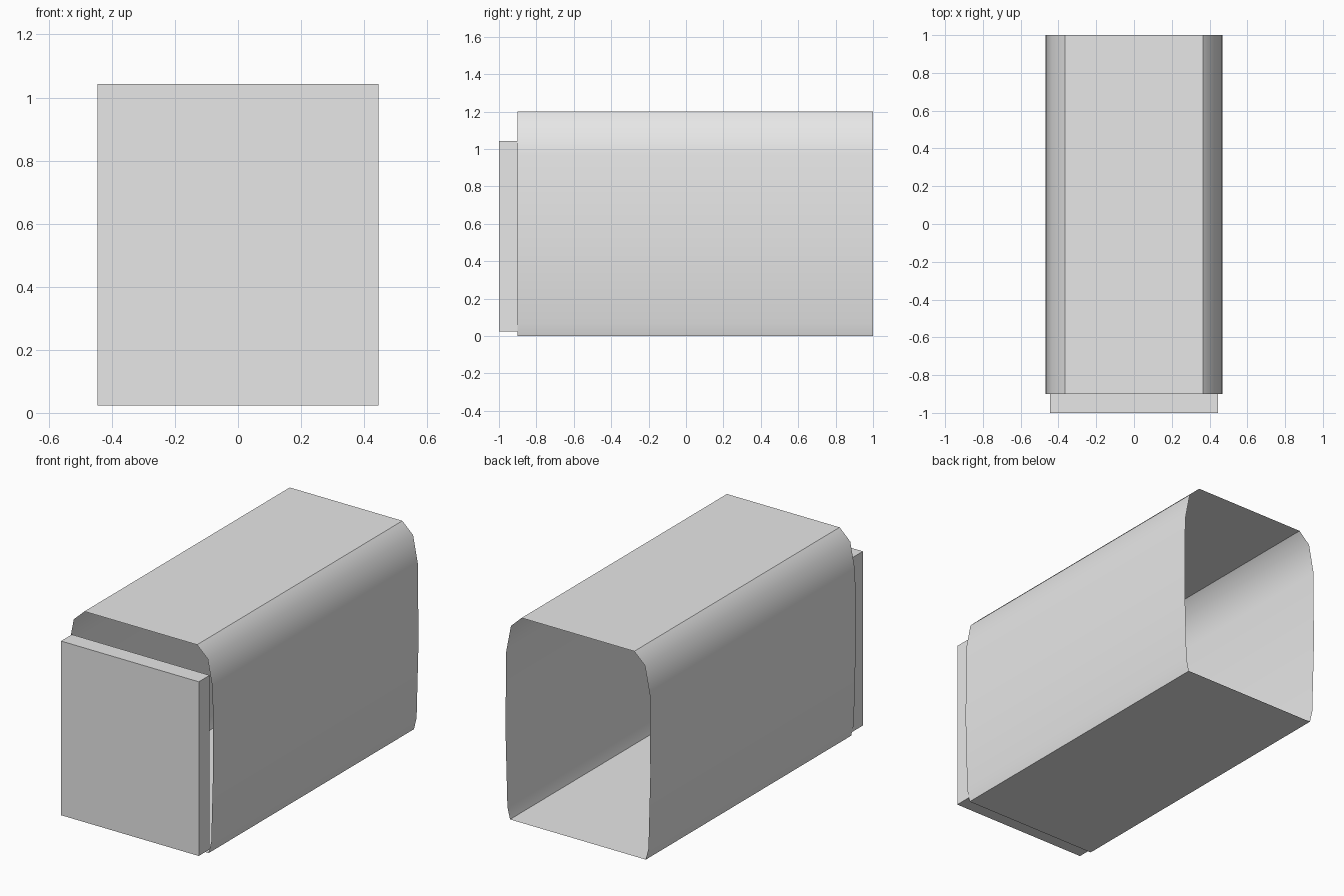
import bpy
import bmesh
import math

old = bpy.data.objects.get("Cube")
if old:
    bpy.data.objects.remove(old, do_unlink=True)

# One plain grey for everything
grey = bpy.data.materials.new("plain_grey")
grey.use_nodes = True
colour = (0.8, 0.8, 0.8, 1)
grey.diffuse_color = colour
grey.node_tree.nodes["Principled BSDF"].inputs["Base Color"].default_value = colour


def add_object(name, bm):
    bmesh.ops.recalc_face_normals(bm, faces=bm.faces)
    mesh = bpy.data.meshes.new(name)
    bm.to_mesh(mesh)
    bm.free()
    mesh.materials.append(grey)
    obj = bpy.data.objects.new(name, mesh)
    bpy.context.collection.objects.link(obj)
    return obj


# Open sleeve: thin-walled, mirrored half profile, swept front to back
FRONT, BACK = -0.90, 1.0
half = [(0.44, 0), (0.457, 0.07), (0.469, 0.5), (0.466, 0.97), (0.434, 1.135), (0.365, 1.2)]
profile = half + [(-x, z) for x, z in reversed(half)]

bm = bmesh.new()
rings = [[bm.verts.new((x, y, z)) for x, z in profile] for y in (FRONT, BACK)]
for i in range(len(profile)):
    j = (i + 1) % len(profile)
    bm.faces.new((rings[0][i], rings[0][j], rings[1][j], rings[1][i]))
bm.normal_update()
# Make the walls face outward
bm.faces.ensure_lookup_table()
sleeve = add_object("sleeve", bm)
floor = next(p for p in sleeve.data.polygons if p.center.z < 0.01)
if floor.normal.z > 0:
    sleeve.data.flip_normals()

bpy.context.view_layer.objects.active = sleeve
sleeve.select_set(True)
bpy.ops.object.shade_smooth_by_angle(angle=math.radians(38))
sleeve.select_set(False)

# Front panel: a slab closing most of the front opening
bm = bmesh.new()
bmesh.ops.create_cube(bm, size=1)
bmesh.ops.scale(bm, vec=(0.892, 0.10, 1.02), verts=bm.verts)
bmesh.ops.translate(bm, vec=(0, -0.95, 0.533), verts=bm.verts)
add_object("front_panel", bm)
